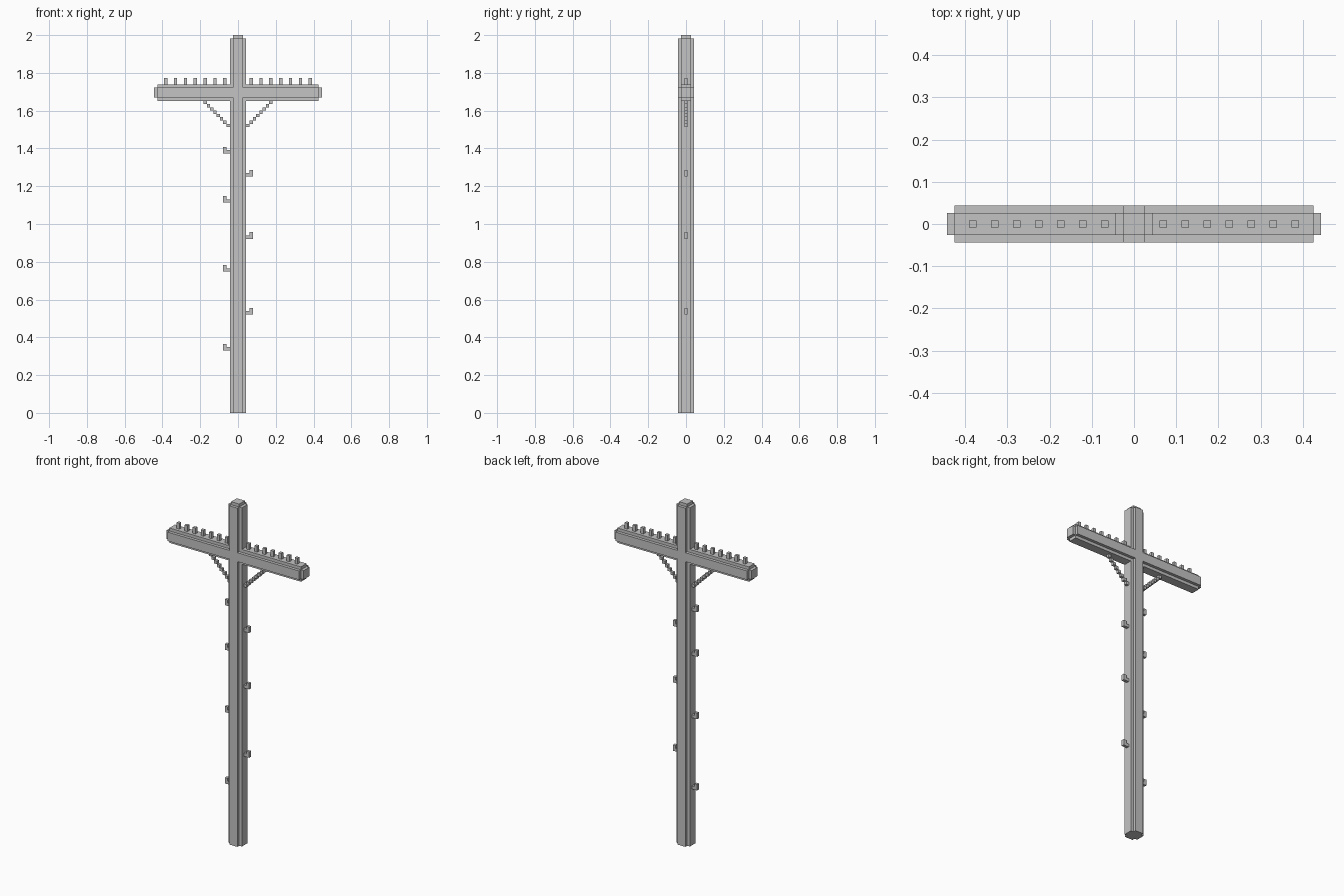
import bpy, bmesh
from mathutils import Matrix, Vector

if "Cube" in bpy.data.objects:
    bpy.data.objects.remove(bpy.data.objects["Cube"])

V = 2 / 115            # block unit: the pole is 115 blocks tall

grey = bpy.data.materials.new("light_grey")
grey.diffuse_color = (0.55, 0.55, 0.55, 1)
grey.use_nodes = True
grey.node_tree.nodes["Principled BSDF"].inputs["Base Color"].default_value = grey.diffuse_color


def finish(name, bm):
    bmesh.ops.recalc_face_normals(bm, faces=bm.faces)
    bmesh.ops.scale(bm, vec=(V, V, V), verts=bm.verts)
    me = bpy.data.meshes.new(name)
    bm.to_mesh(me)
    bm.free()
    me.materials.append(grey)
    ob = bpy.data.objects.new(name, me)
    bpy.context.collection.objects.link(ob)
    return ob


def box(bm, x0, x1, y0, y1, z0, z1):
    m = Matrix.Translation(((x0 + x1) / 2, (y0 + y1) / 2, (z0 + z1) / 2))
    bmesh.ops.create_cube(bm, size=1, matrix=m @ Matrix.Diagonal((x1 - x0, y1 - y0, z1 - z0, 1)))


def prism(bm, outline, place, a, b):
    """Extrude a closed outline from a to b; place maps (u, v, w) to xyz."""
    face = bm.faces.new([bm.verts.new(place(u, v, a)) for u, v in outline])
    ext = bmesh.ops.extrude_face_region(bm, geom=[face], use_keep_orig=True)
    move = [e for e in ext["geom"] if isinstance(e, bmesh.types.BMVert)]
    for v in move:
        v.co += place(0, 0, b) - place(0, 0, a)


# Square beam section with one-block notches in its four corners
o, i = 2.5, 1.5
notched = [(o, -i), (o, i), (i, i), (i, o), (-i, o), (-i, i),
           (-o, i), (-o, -i), (-i, -i), (-i, -o), (i, -o), (i, -i)]

# Upright pole with a stepped tip
bm = bmesh.new()
prism(bm, notched, lambda u, v, w: Vector((u, v, w)), 0, 114)
box(bm, -i, i, -i, i, 114, 115)
finish("pole", bm)

for side, s in (("left", -1), ("right", 1)):
    # Half crossarm, seated in the pole's notches, with a stepped end
    bm = bmesh.new()
    prism(bm, notched, lambda u, v, w: Vector((s * w, u, 97.5 + v)), i, 24.5)
    box(bm, *sorted((s * 24.5, s * 25.5)), -i, i, 96, 99)
    finish(side + "_crossarm", bm)

    # Row of insulator pegs
    bm = bmesh.new()
    for k in range(4, 23, 3):
        box(bm, s * k - .5, s * k + .5, -.5, .5, 100, 102)
    finish(side + "_insulators", bm)

    # Diagonal brace made of stepped blocks
    bm = bmesh.new()
    for k in range(8):
        c = s * (3 + k)
        box(bm, c - .5, c + .5, -.5, .5, 87 + k, 88 + k)
    finish(side + "_brace", bm)

    # L-shaped climbing pegs
    bm = bmesh.new()
    for z in ((79, 64, 43, 19) if s < 0 else (72, 53, 30)):
        prism(bm, [(2.5, 0), (4.5, 0), (4.5, 2), (3.5, 2), (3.5, 1), (2.5, 1)],
              lambda u, v, w: Vector((s * u, w, z + v)), -.5, .5)
    finish(side + "_climbing_pegs", bm)
